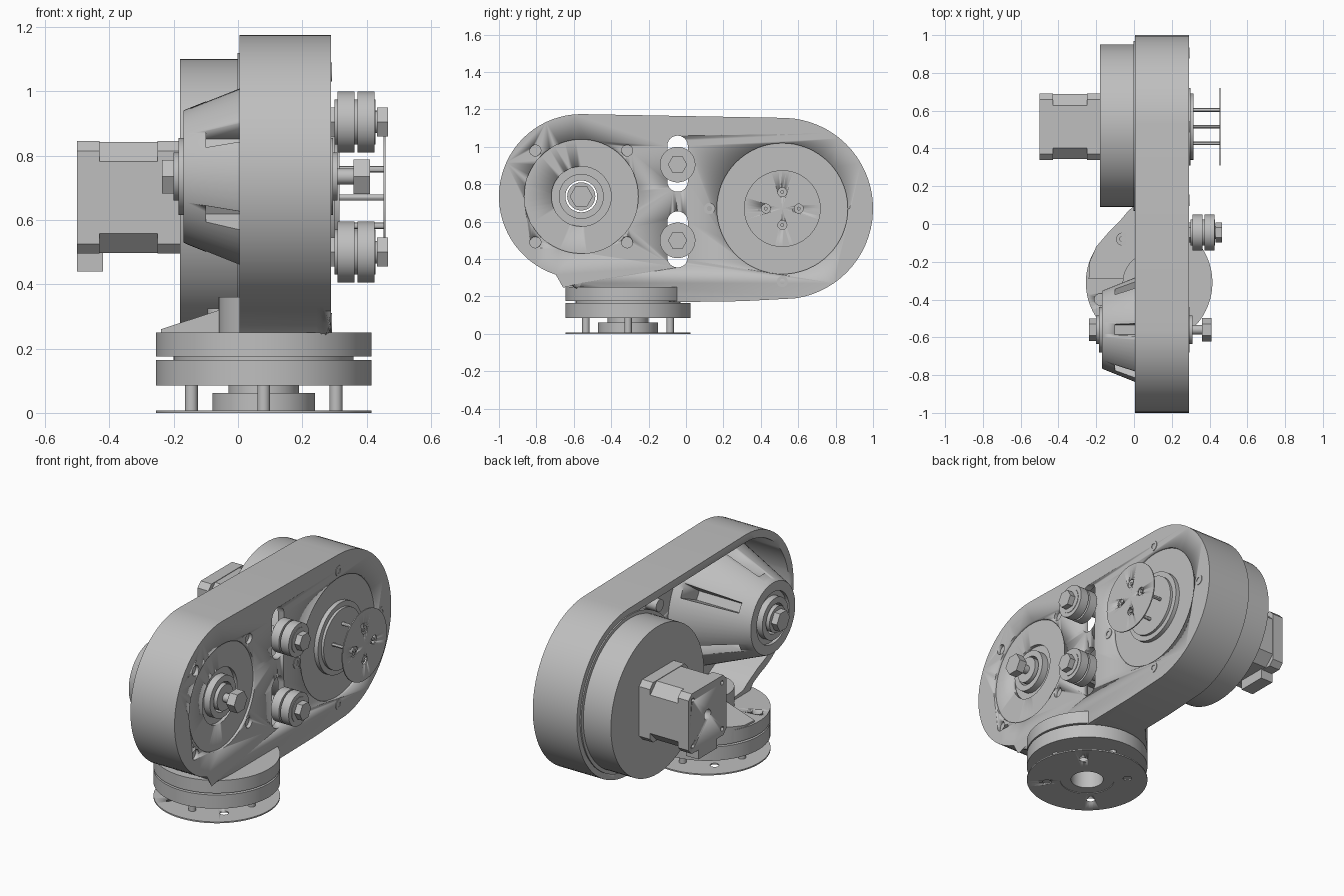
import bpy, bmesh, math
from mathutils import Vector

cube = bpy.data.objects.get("Cube")
if cube:
    bpy.data.objects.remove(cube, do_unlink=True)

grey = bpy.data.materials.new("light_grey")
grey.use_nodes = True
COLOR = (0.52, 0.52, 0.52, 1)
grey.diffuse_color = COLOR
grey.node_tree.nodes["Principled BSDF"].inputs["Base Color"].default_value = COLOR

AXLE = (-0.56, 0.735)     # small end of the arm, as (y, z)
DRIVE = (0.515, 0.67)     # large end of the arm
BASE = (0.08, -0.31)      # base centre, as (x, y)


def finish(name, bm, smooth=True):
    bmesh.ops.remove_doubles(bm, verts=bm.verts, dist=1e-5)
    bmesh.ops.recalc_face_normals(bm, faces=bm.faces)
    mesh = bpy.data.meshes.new(name)
    bm.to_mesh(mesh)
    bm.free()
    mesh.materials.append(grey)
    ob = bpy.data.objects.new(name, mesh)
    bpy.context.collection.objects.link(ob)
    bpy.ops.object.select_all(action='DESELECT')
    ob.select_set(True)
    bpy.context.view_layer.objects.active = ob
    if smooth:
        bpy.ops.object.shade_smooth_by_angle(angle=math.radians(30))
    return ob


def lathe(name, profile, centre, axis='x', n=64):
    """Closed (radius, along) profile turned round an x or z axis."""
    bm = bmesh.new()
    rings = []
    for r, a in profile:
        ring = []
        for i in range(n):
            t = math.tau * i / n
            u, v = centre[0] + r * math.cos(t), centre[1] + r * math.sin(t)
            ring.append(bm.verts.new((a, u, v) if axis == 'x' else (u, v, a)))
        rings.append(ring)
    for k, ring in enumerate(rings):
        nxt = rings[(k + 1) % len(rings)]
        if profile[k][0] == 0 and profile[(k + 1) % len(rings)][0] == 0:
            continue
        for i in range(n):
            j = (i + 1) % n
            bm.faces.new((ring[i], ring[j], nxt[j], nxt[i]))
    bmesh.ops.remove_doubles(bm, verts=bm.verts, dist=1e-5)
    return finish(name, bm)


def disc(name, r, a, b, centre, axis='x', n=64, hole=0):
    return lathe(name, [(hole, a), (r, a), (r, b), (hole, b)], centre, axis, n)


def prism(name, pts, a, b, axis='x', bevel=0):
    """Outline extruded along x or z, with an optional rounded far edge."""
    bm = bmesh.new()
    place = (lambda p, h: (h, *p)) if axis == 'x' else (lambda p, h: (*p, h))
    low = [bm.verts.new(place(p, a)) for p in pts]
    high = [bm.verts.new(place(p, b)) for p in pts]
    bm.faces.new(low)
    top = bm.faces.new(high)
    for i in range(len(pts)):
        j = (i + 1) % len(pts)
        bm.faces.new((low[i], low[j], high[j], high[i]))
    if bevel:
        bmesh.ops.bevel(bm, geom=list(top.edges), offset=bevel, segments=5,
                        profile=0.5, affect='EDGES')
    return finish(name, bm)


def cut(ob, cutters):
    for c in cutters:
        m = ob.modifiers.new("cut", 'BOOLEAN')
        m.operation, m.solver, m.object = 'DIFFERENCE', 'EXACT', c
        bpy.context.view_layer.objects.active = ob
        bpy.ops.object.modifier_apply(modifier=m.name)
        bpy.data.objects.remove(c, do_unlink=True)


def arc(c, r, start, end, n=32):
    return [(c[0] + r * math.cos(math.radians(start + (end - start) * i / n)),
             c[1] + r * math.sin(math.radians(start + (end - start) * i / n)))
            for i in range(n + 1)]


def around(c, r, first=0, n=4):
    return [(c[0] + r * math.cos(math.radians(first + 360 * i / n)),
             c[1] + r * math.sin(math.radians(first + 360 * i / n))) for i in range(n)]


def arm_outline(t):
    return (arc(DRIVE, 0.485 - t, -82, 88) + arc(AXLE, 0.44 - t, 90, 252)
            + [(-0.63 + t, 0.285 + t / 2), (-0.58 + t, 0.23 + t),
               (-0.05, 0.17 + t), (0.3, 0.175 + t)])


# Arm shell: hollow, open on the right side
shell = prism("arm_shell", arm_outline(0), 0.005, 0.29, bevel=0.045)
holes = [prism("cavity", arm_outline(0.045), -0.1, 0.25)]
for z in (0.91, 0.505):
    holes.append(prism("slot", arc((-0.045, z + 0.095), 0.055, 0, 180, 12)
                       + arc((-0.045, z - 0.095), 0.055, 180, 360, 12), 0.2, 0.35))
holes.append(disc("recess", 0.305, 0.275, 0.4, AXLE))
holes.append(disc("recess", 0.35, 0.275, 0.4, DRIVE))
holes.append(disc("bore", 0.16, 0.2, 0.4, AXLE))
for p in around(AXLE, 0.347, 45):
    holes.append(disc("screw_hole", 0.03, 0.27, 0.4, p, n=16))
cut(shell, holes)

for p in around(DRIVE, 0.39):
    disc("cover_screw", 0.03, 0.28, 0.293, p, n=20, hole=0.014)

# Drive housing
disc("drive_housing", 0.43, -0.18, 0.25, (0.52, 0.67), n=96)
disc("housing_flange", 0.45, -0.002, 0.03, (0.52, 0.67), n=96)

# Tapered hub carrying the axle
hub = lathe("axle_hub", [(0.09, -0.15), (0.15, -0.15), (0.15, -0.17), (0.205, -0.17),
                         (0.21, -0.16), (0.37, 0.24), (0.37, 0.255), (0.09, 0.255)], AXLE)
grooves = []
for k in range(6):
    t = math.radians(30 + 60 * k)
    d, s = Vector((math.cos(t), math.sin(t))), Vector((-math.sin(t), math.cos(t)))
    c = Vector(AXLE)
    pts = [c + d * r + s * w for r, w in ((0.19, -0.025), (0.45, -0.05),
                                         (0.45, 0.05), (0.19, 0.025))]
    grooves.append(prism("groove", [tuple(p) for p in pts], -0.1, 0.2))
cut(hub, grooves)

# Bearings, axle and its end nuts
for name, a, b in (("inner_bearing", -0.185, -0.1), ("outer_bearing", 0.22, 0.295)):
    disc(name, 0.12, a, b, AXLE, hole=0.085)
disc("axle_spacer", 0.075, -0.2, 0.31, AXLE)
disc("axle_rod", 0.025, -0.22, 0.37, AXLE, n=24)
disc("inner_axle_nut", 0.06, -0.237, -0.2, AXLE, n=6)
disc("outer_axle_nut", 0.062, 0.36, 0.41, AXLE, n=6)

# Belt idlers in the slots
for z in (0.905, 0.5):
    p = (-0.045, z)
    disc("idler_core", 0.07, 0.3, 0.428, p)
    for a, b in ((0.31, 0.362), (0.372, 0.425)):
        disc("idler_bearing", 0.095, a, b, p, hole=0.06)
    disc("idler_shaft", 0.035, 0.2, 0.45, p, n=24)
    disc("idler_nut", 0.052, 0.28, 0.306, p, n=6)
    disc("idler_bolt_head", 0.052, 0.432, 0.467, p, n=6)

# Output hub, pegs and drilled cover plate
disc("output_hub", 0.175, 0.25, 0.315, DRIVE)
disc("output_ring", 0.205, 0.27, 0.3, DRIVE, hole=0.17)
plate = disc("output_plate", 0.205, 0.452, 0.458, DRIVE)
cut(plate, [disc("hole", 0.024, 0.4, 0.5, p, n=20) for p in around(DRIVE, 0.088)])
for p in around(DRIVE, 0.088):
    disc("output_peg", 0.01, 0.3, 0.455, p, n=12)


# Motor: end caps with small corners, middle with deeper corners
def chamfered(h, c):
    return [(DRIVE[0] + y, DRIVE[1] + z) for y, z in
            ((h, h - c), (h - c, h), (c - h, h), (-h, h - c),
             (-h, c - h), (c - h, -h), (h - c, -h), (h, c - h))]


motor = prism("motor_end_cap", chamfered(0.175, 0.03), -0.5, -0.43)
cut(motor, [disc("shaft_hole", 0.03, -0.55, -0.45, DRIVE, n=24)]
    + [disc("hole", 0.013, -0.55, -0.47, p, n=12) for p in around(DRIVE, 0.19, 45)])
prism("motor_front_cap", chamfered(0.175, 0.03), -0.25, -0.17)
prism("motor_middle", chamfered(0.172, 0.06), -0.44, -0.24)
prism("motor_connector", [(0.43, 0.44), (0.6, 0.44), (0.6, 0.51), (0.43, 0.51)], -0.5, -0.42)

# Turntable base
upper = disc("upper_base_disc", 0.335, 0.175, 0.25, BASE, 'z', n=96, hole=0.12)
disc("base_spacer", 0.28, 0.15, 0.18, BASE, 'z', hole=0.12)
disc("lower_base_disc", 0.335, 0.085, 0.165, BASE, 'z', n=96, hole=0.12)
disc("base_hub", 0.11, 0.05, 0.2, BASE, 'z', hole=0.09)
disc("base_pulley", 0.16, 0.004, 0.062, BASE, 'z', hole=0.09)
disc("turn_bearing", 0.16, 0.24, 0.36, (BASE[0] + 0.02, BASE[1]), 'z', hole=0.09)
bottom = disc("bottom_plate", 0.335, 0, 0.008, BASE, 'z', n=96, hole=0.15)
cut(bottom, [disc("hole", 0.024, -0.1, 0.1, p, 'z', n=20) for p in around(BASE, 0.225, 45)])
for p in around(BASE, 0.225):
    disc("base_pillar", 0.02, 0, 0.09, p, 'z', n=24)
cut(upper, [disc("hole", 0.03, 0.2, 0.4, (-0.18, y), 'z', n=20) for y in (-0.4, -0.2)])

# Flared web joining the arm to the base, with a sloping top
web = prism("base_web", [(0.02, 0.11), (-0.03, 0.07), (-0.08, 0.01), (-0.14, -0.05),
                         (-0.2, -0.12), (-0.235, -0.2), (-0.24, -0.29), (0.02, -0.29)],
            0.175, 0.26, 'z')
for v in web.data.vertices:
    if v.co.z > 0.2:
        v.co.z = 0.26 + 0.33 * (v.co.x + 0.24)
disc("web_screw", 0.035, 0.2, 0.325, (-0.06, -0.08), 'z', n=24, hole=0.015)
